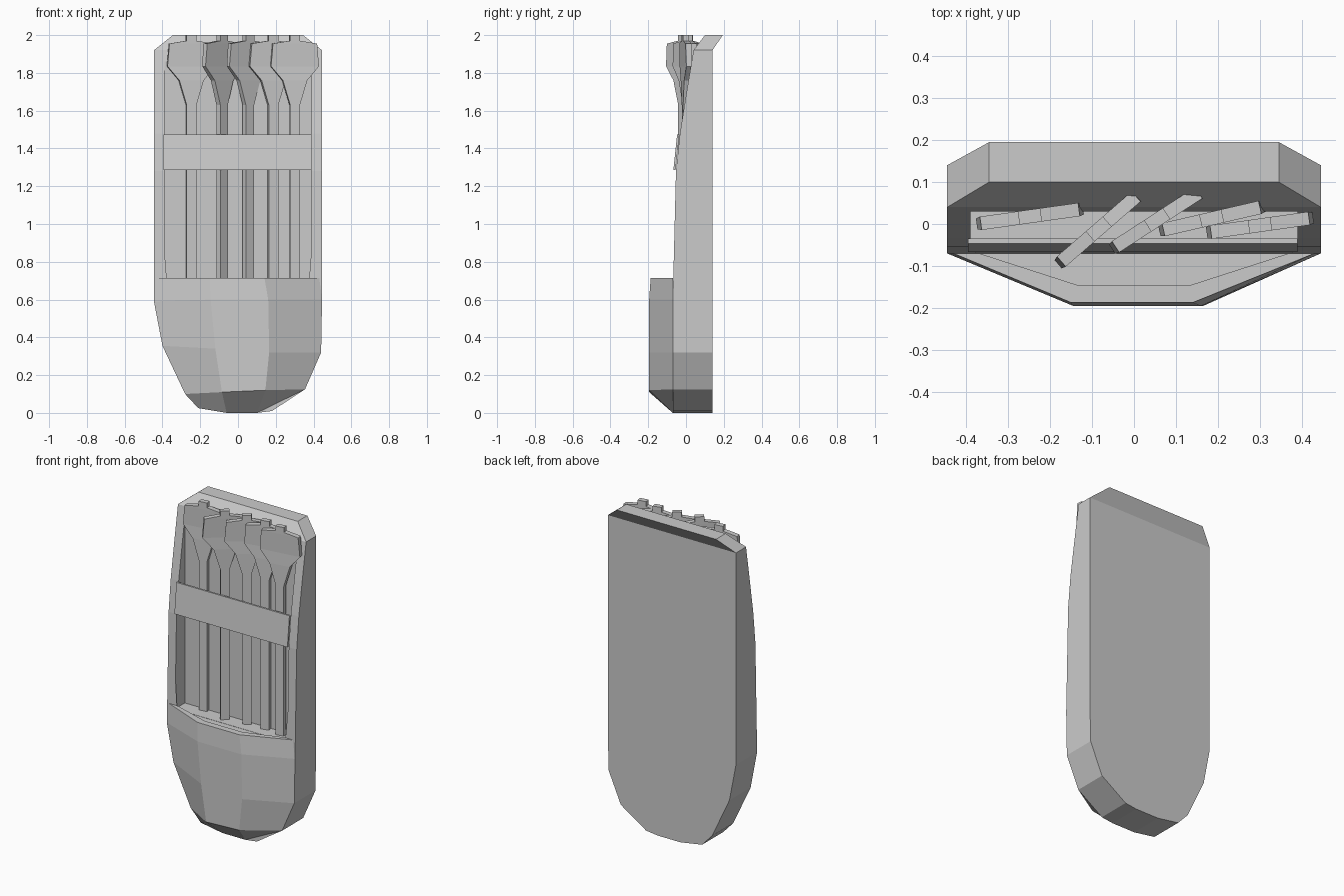
import bpy, bmesh
from mathutils import Matrix, Vector

if "Cube" in bpy.data.objects:
    bpy.data.objects.remove(bpy.data.objects["Cube"])


def make(name, verts, faces):
    bm = bmesh.new()
    vs = [bm.verts.new(v) for v in verts]
    for f in faces:
        bm.faces.new([vs[i] for i in f])
    bmesh.ops.recalc_face_normals(bm, faces=bm.faces)
    me = bpy.data.meshes.new(name)
    bm.to_mesh(me)
    bm.free()
    ob = bpy.data.objects.new(name, me)
    bpy.context.collection.objects.link(ob)
    return ob


def loft(name, rows):
    """Closed solid through equal-length rings of points."""
    n = len(rows[0])
    faces = [tuple(range(n)), tuple(range((len(rows) - 1) * n, len(rows) * n))]
    for r in range(len(rows) - 1):
        for i in range(n):
            j = (i + 1) % n
            faces.append((r * n + i, r * n + j, (r + 1) * n + j, (r + 1) * n + i))
    return make(name, [p for row in rows for p in row], faces)


def cut(ob, cutter):
    m = ob.modifiers.new("cavity", 'BOOLEAN')
    m.operation, m.object, m.solver = 'DIFFERENCE', cutter, 'EXACT'
    bpy.context.view_layer.update()
    dg = bpy.context.evaluated_depsgraph_get()
    me = bpy.data.meshes.new_from_object(ob.evaluated_get(dg))
    ob.modifiers.clear()
    ob.data = me


# Case: rows of left x, left z, right x, right z, front y, back y
case_rows = [
    (-.06, 0, .10, 0, -.07, .14), (-.21, .025, .18, .01, -.07, .14),
    (-.28, .10, .355, .125, -.07, .14), (-.40, .355, .44, .32, -.07, .14),
    (-.445, .59, .445, .60, -.07, .14), (-.445, 1.28, .445, 1.28, -.053, .14),
    (-.445, 1.48, .445, 1.48, -.032, .14), (-.445, 1.68, .445, 1.68, 0, .14),
    (-.445, 1.92, .445, 1.92, .04, .14), (-.345, 2, .345, 2, .10, .195)]
case = loft("case", [[(a, f, b), (c, f, d), (c, k, d), (a, k, b)]
                     for a, b, c, d, f, k in case_rows])

# Pouch bulging from the lower front
F, B = -.195, -.07
pouch = loft("pouch", [
    [(-.21, B, .025), (-.06, B, 0), (.10, B, 0), (.18, B, .01)],
    [(-.28, B, .10), (-.085, F, .11), (.145, F, .12), (.355, B, .125)],
    [(-.40, B, .355), (-.12, F, .34), (.165, F, .32), (.44, B, .32)],
    [(-.445, B, .59), (-.145, F, .60), (.16, F, .60), (.445, B, .60)],
    [(-.43, B, .715), (-.15, -.187, .715), (.14, -.187, .715), (.43, B, .715)]])

# Recess for the shafts
plan = [(-.39, -.063), (-.13, -.147), (.13, -.147), (.39, -.063), (.39, .03), (-.39, .03)]
cutter = loft("recess_cutter", [[(x, y, z) for x, y in plan] for z in (.69, 1.9)])
cutter.hide_render = True
cut(case, cutter)
cut(pouch, cutter)
bpy.data.objects.remove(cutter)

# Retaining strap across the front
loft("strap", [[(x, -.067, 1.285), (x, -.055, 1.285), (x, -.035, 1.475), (x, -.047, 1.475)]
               for x in (-.395, .39)])

# Flat arrows: half outline of shaft, vanes and nock, mirrored
half = [(.026, .68), (.026, 1.63), (.065, 1.76), (.128, 1.835),
        (.118, 1.955), (.027, 1.97), (.027, 2.0)]
arrows = [(-.248, .018, 8), (-.084, -.012, 41), (.055, .010, 33),
          (.185, .013, 13), (.300, -.003, 8)]
for i, (x, y, ang) in enumerate(arrows):
    rot = Matrix.Translation((x, y, 0)) @ Matrix.Rotation(ang * 3.14159 / 180, 4, 'Z')
    rows = []
    for w, z in half:
        t = .016 if z > 1.95 or w < .1 else .013
        rows.append([rot @ Vector(p) for p in ((-w, -t, z), (w, -t, z), (w, t, z), (-w, t, z))])
    loft(f"arrow_{i + 1}", rows)
